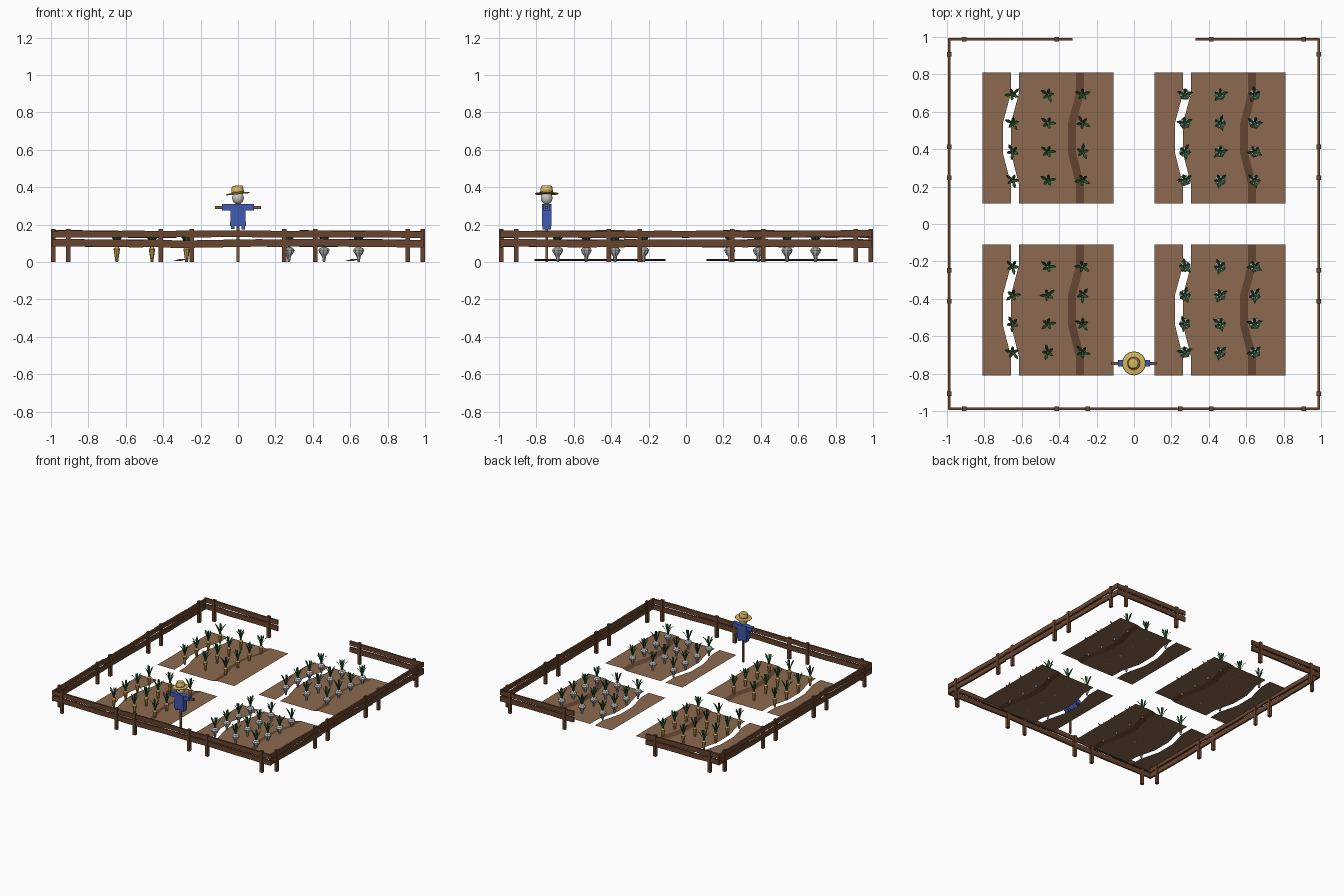
import bpy, bmesh, math, random
from mathutils import Matrix, Vector

random.seed(4)
cube = bpy.data.objects.get("Cube")
if cube:
    bpy.data.objects.remove(cube)


def material(name, r, g, b):
    lin = [(c / 255 / 12.92) if c < 11 else ((c / 255 + 0.055) / 1.055) ** 2.4 for c in (r, g, b)]
    m = bpy.data.materials.new(name)
    m.use_nodes = True
    m.diffuse_color = (*lin, 1)
    m.node_tree.nodes["Principled BSDF"].inputs["Base Color"].default_value = (*lin, 1)
    return m


SOIL = material("soil", 140, 106, 80)
FURROW = material("dark soil", 98, 68, 48)
WOOD = material("fence wood", 104, 68, 46)
POLE = material("pole wood", 125, 90, 68)
CLOTH = material("blue cloth", 64, 90, 175)
STRAW = material("straw", 212, 180, 96)
SACK = material("pale sack", 205, 200, 192)
LEAF = material("leaf green", 42, 98, 52)
CARROT = material("carrot tan", 208, 165, 92)
TURNIP = material("turnip grey", 200, 198, 198)


def add(name, bm, *mats):
    mesh = bpy.data.meshes.new(name)
    bm.to_mesh(mesh)
    bm.free()
    for m in mats:
        mesh.materials.append(m)
    return place(name, mesh)


def place(name, mesh, loc=(0, 0, 0), turn=0):
    ob = bpy.data.objects.new(name, mesh)
    ob.location = loc
    ob.rotation_euler.z = turn
    bpy.context.collection.objects.link(ob)
    return ob


def box(bm, centre, size, matrix=Matrix()):
    m = matrix @ Matrix.Translation(centre) @ Matrix.Diagonal((*size, 1))
    return bmesh.ops.create_cube(bm, size=1, matrix=m)["verts"]


def lathe(bm, profile, sides):
    rings = [[bm.verts.new((r * math.cos(a), r * math.sin(a), z))
              for a in (math.tau * i / sides for i in range(sides))] for r, z in profile]
    for low, high in zip(rings, rings[1:]):
        for i in range(sides):
            j = (i + 1) % sides
            bm.faces.new((low[i], low[j], high[j], high[i]))
    bm.faces.new(rings[0][::-1])
    bm.faces.new(rings[-1])


# Soil beds: strips between curved lines, one gap and one dark sloping furrow
BEND = [(-0.35, 0), (-0.25, 0), (-0.08, -0.043), (0.08, -0.043), (0.24, 0), (0.35, 0)]


def soil_strip(bm, left, right, z0, z1, mat):
    rows = []
    for y, dx in BEND:
        rows.append([bm.verts.new((x + (dx if abs(x) < 0.3 else 0), y, z))
                     for x, z in ((left, z0), (right, z1))])
    for a, b in zip(rows, rows[1:]):
        bm.faces.new((a[0], a[1], b[1], b[0])).material_index = mat


bm = bmesh.new()
LOW, HIGH = 0.004, 0.016
soil_strip(bm, -0.35, -0.198, LOW, LOW, 0)
soil_strip(bm, -0.155, 0.15, LOW, LOW, 0)
soil_strip(bm, 0.15, 0.193, LOW, HIGH, 1)
soil_strip(bm, 0.193, 0.35, HIGH, HIGH, 0)
bed = add("soil_bed", bm, SOIL, FURROW)
bed.location = (-0.46, -0.46, 0)
for x, y in ((0.46, -0.46), (-0.46, 0.46), (0.46, 0.46)):
    place("soil_bed", bed.data, (x, y, 0))


# Vegetables: a turned root with arching leaves
def vegetable(name, profile, mat):
    bm = bmesh.new()
    lathe(bm, profile, 8)
    for k in range(5):
        turn = Matrix.Rotation(math.tau * k / 5 + 0.2, 4, "Z")
        reach = 0.8 + 0.3 * (k % 2)
        rows = []
        for r, z, w in ((0.003, 0.07, 0.003), (0.012, 0.105, 0.006),
                        (0.026, 0.135, 0.009), (0.04, 0.15, 0.002)):
            rows.append([bm.verts.new(turn @ Vector((r * reach, s * w, z + abs(s) * 0.004)))
                         for s in (-1, 0, 1)])
        for a, b in zip(rows, rows[1:]):
            for i in (0, 1):
                bm.faces.new((a[i], a[i + 1], b[i + 1], b[i])).material_index = 1
    for k in (0, 1):
        verts = box(bm, (0, 0, 0.118), (0.01, 0.002, 0.09), Matrix.Rotation(k * math.pi / 2, 4, "Z"))
        for f in {f for v in verts for f in v.link_faces}:
            f.material_index = 1
    mesh = bpy.data.meshes.new(name)
    bm.to_mesh(mesh)
    bm.free()
    mesh.materials.append(mat)
    mesh.materials.append(LEAF)
    return mesh


carrot = vegetable("carrot", [(0.007, 0), (0.012, 0.035), (0.017, 0.07), (0.008, 0.08)], CARROT)
turnip = vegetable("turnip", [(0.006, 0), (0.011, 0.03), (0.025, 0.05),
                              (0.03, 0.063), (0.022, 0.075), (0.008, 0.08)], TURNIP)
for side, mesh in ((-1, carrot), (1, turnip)):
    for bed_y in (-0.46, 0.46):
        for col in (-0.188, 0, 0.185):
            for row in (-0.226, -0.073, 0.08, 0.233):
                place(mesh.name, mesh, (side * 0.46 + col, bed_y + row, 0), random.uniform(0, 6))


# Fence: panels with two uneven rails and two posts each
def panel(name, centre, turn):
    m = Matrix.Rotation(turn, 4, "Z") @ Matrix.Translation((centre, -0.988, 0))
    bm = bmesh.new()
    for z, height in ((0.1, 0.04), (0.149, 0.036)):
        steps = 6
        rows = []
        lift = random.uniform(-0.004, 0.004)
        for i in range(steps + 1):
            x = -0.332 + 0.664 * i / steps
            mid = z + lift * (i / steps - 0.5) * 2 + random.uniform(-0.002, 0.002)
            rows.append([bm.verts.new(m @ Vector((x, sy * 0.007, mid + sz * height / 2)))
                         for sy, sz in ((-1, -1), (1, -1), (1, 1), (-1, 1))])
        for a, b in zip(rows, rows[1:]):
            for i in range(4):
                j = (i + 1) % 4
                bm.faces.new((a[i], b[i], b[j], a[j]))
        bm.faces.new(rows[0])
        bm.faces.new(rows[-1][::-1])
    for x in (-0.2475, 0.2475):
        box(bm, (x, 0, 0.088), (0.024, 0.022, 0.176), m)
    bmesh.ops.recalc_face_normals(bm, faces=bm.faces)
    add(name, bm, WOOD)


for name, quarter in (("front", 0), ("left", 1), ("back", 2), ("right", 3)):
    for centre in (-0.66, 0, 0.66):
        if name != "back" or centre:
            panel(name + "_fence_panel", centre, quarter * math.pi / 2)

# Scarecrow, built around its own pole
Y = -0.745


def part(name, mat, boxes=(), profile=None, tilt=0.0, z=0.0, smooth=False):
    bm = bmesh.new()
    for centre, size in boxes:
        box(bm, centre, size)
    if profile:
        lathe(bm, profile, 16)
    ob = add(name, bm, mat)
    ob.location = (0, Y, z)
    ob.rotation_euler.y = tilt
    if smooth:
        bpy.ops.object.select_all(action="DESELECT")
        ob.select_set(True)
        bpy.context.view_layer.objects.active = ob
        bpy.ops.object.shade_smooth_by_angle()
    return ob


part("scarecrow_pole", POLE, [((0, 0, 0.16), (0.014, 0.014, 0.32))])
part("scarecrow_crossbar", POLE, [((0, 0, 0.292), (0.246, 0.016, 0.016))])
part("scarecrow_sleeves", CLOTH, [((s * 0.06, 0, 0.292), (0.052, 0.034, 0.034)) for s in (-1, 1)])

# Shirt widens slightly towards a ragged hem
bm = bmesh.new()
for v in box(bm, (0, 0, 0.25), (0.078, 0.05, 0.118)):
    if v.co.z < 0.25:
        v.co.x *= 1.08
for x, drop in ((-0.028, 0.016), (0.0, 0.008), (0.028, 0.018)):
    box(bm, (x, 0, 0.192 - drop / 2), (0.018, 0.044, drop))
add("scarecrow_shirt", bm, CLOTH).location.y = Y

head = [(0.031 * math.cos(a), 0.034 * math.sin(a))
        for a in (math.radians(d) for d in range(-80, 81, 20))]
part("scarecrow_head", SACK, profile=head, z=0.342, smooth=True)
part("straw_hat", STRAW, tilt=-0.1, z=0.362, smooth=True,
     profile=[(0.06, 0), (0.064, 0.003), (0.062, 0.006), (0.034, 0.01),
              (0.031, 0.038), (0.026, 0.045), (0.012, 0.047)])
part("hat_band", POLE, tilt=-0.1, z=0.362, profile=[(0.035, 0.011), (0.034, 0.016)])
